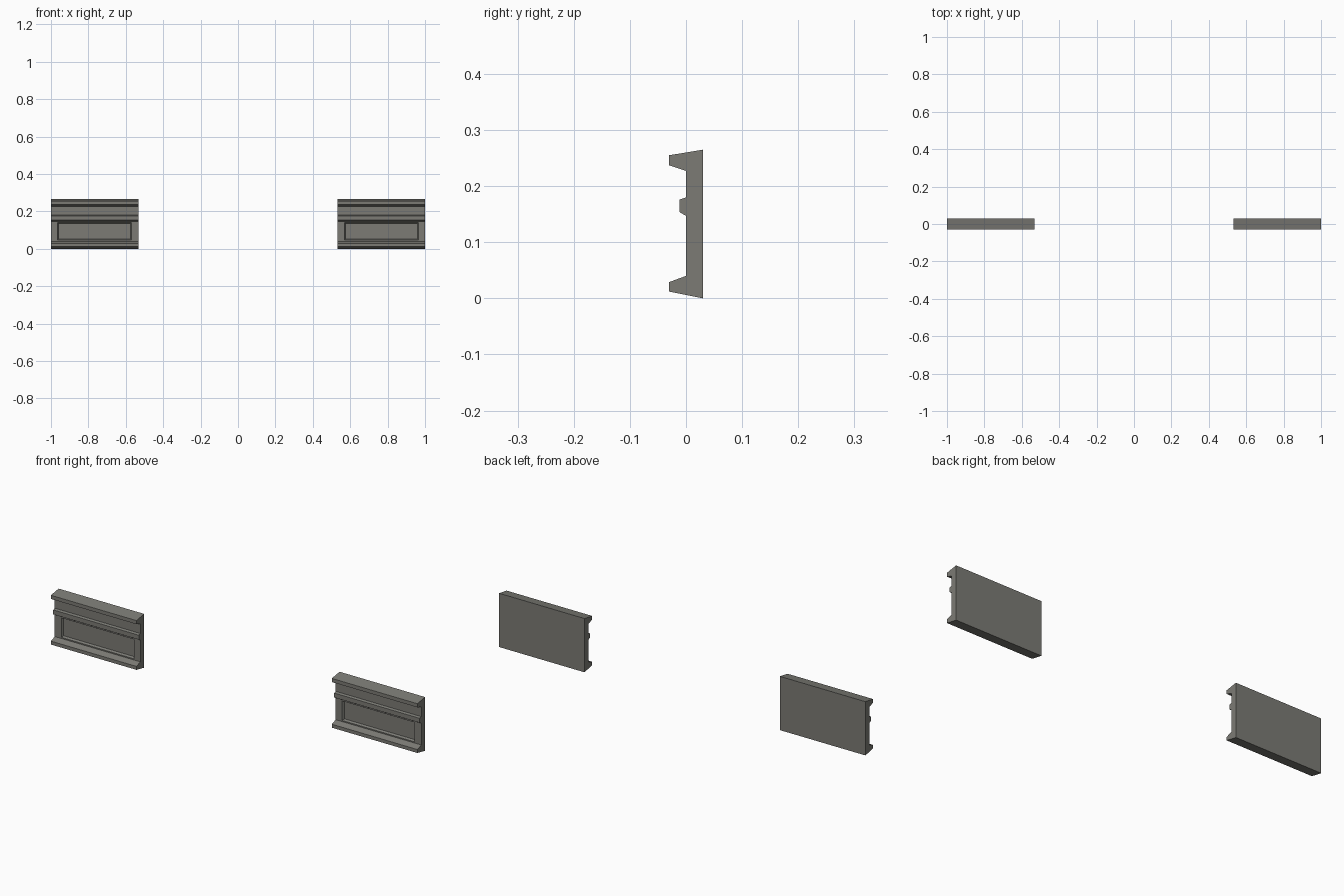
import bpy
import bmesh
from mathutils import Vector

if "Cube" in bpy.data.objects:
    bpy.data.objects.remove(bpy.data.objects["Cube"])

stone = bpy.data.materials.new("warm_grey")
stone.diffuse_color = (0.2, 0.198, 0.178, 1)
stone.use_nodes = True
stone.node_tree.nodes["Principled BSDF"].inputs["Base Color"].default_value = stone.diffuse_color

# moulding cross-section (y, z)
PROFILE = [
    (0.03, 0.0), (0.03, 0.265),                                  # flat back
    (-0.03, 0.255), (-0.03, 0.237), (0.0, 0.227),                # top lip
    (0.0, 0.180), (-0.012, 0.176), (-0.012, 0.154), (0.0, 0.147),  # middle band
    (0.0, 0.040), (-0.03, 0.029), (-0.03, 0.012),                # bottom lip
]
INNER, OUTER = 0.533, 1.0


def make_panel(name, x0, x1):
    bm = bmesh.new()
    # profile swept along x
    cap = bm.faces.new([bm.verts.new((x0, y, z)) for y, z in PROFILE])
    ext = bmesh.ops.extrude_face_region(bm, geom=[cap], use_keep_orig=True)
    verts = [v for v in ext["geom"] if isinstance(v, bmesh.types.BMVert)]
    bmesh.ops.translate(bm, vec=(x1 - x0, 0, 0), verts=verts)
    bmesh.ops.recalc_face_normals(bm, faces=bm.faces[:])

    # recessed rectangle in the lower flat field
    field = min((f for f in bm.faces if f.normal.y < -0.9),
                key=lambda f: (f.calc_center_median() - Vector(((x0 + x1) / 2, 0, 0.093))).length)
    bmesh.ops.inset_individual(bm, faces=[field], thickness=0.008)
    mid = (x0 + x1) / 2
    for v in field.verts:
        v.co.x += 0.03 if v.co.x < mid else -0.03
    bmesh.ops.inset_individual(bm, faces=[field], thickness=0.008, depth=-0.01)

    mesh = bpy.data.meshes.new(name)
    bm.to_mesh(mesh)
    bm.free()
    mesh.materials.append(stone)
    obj = bpy.data.objects.new(name, mesh)
    bpy.context.collection.objects.link(obj)


make_panel("left_wall_panel", -OUTER, -INNER)
make_panel("right_wall_panel", INNER, OUTER)
